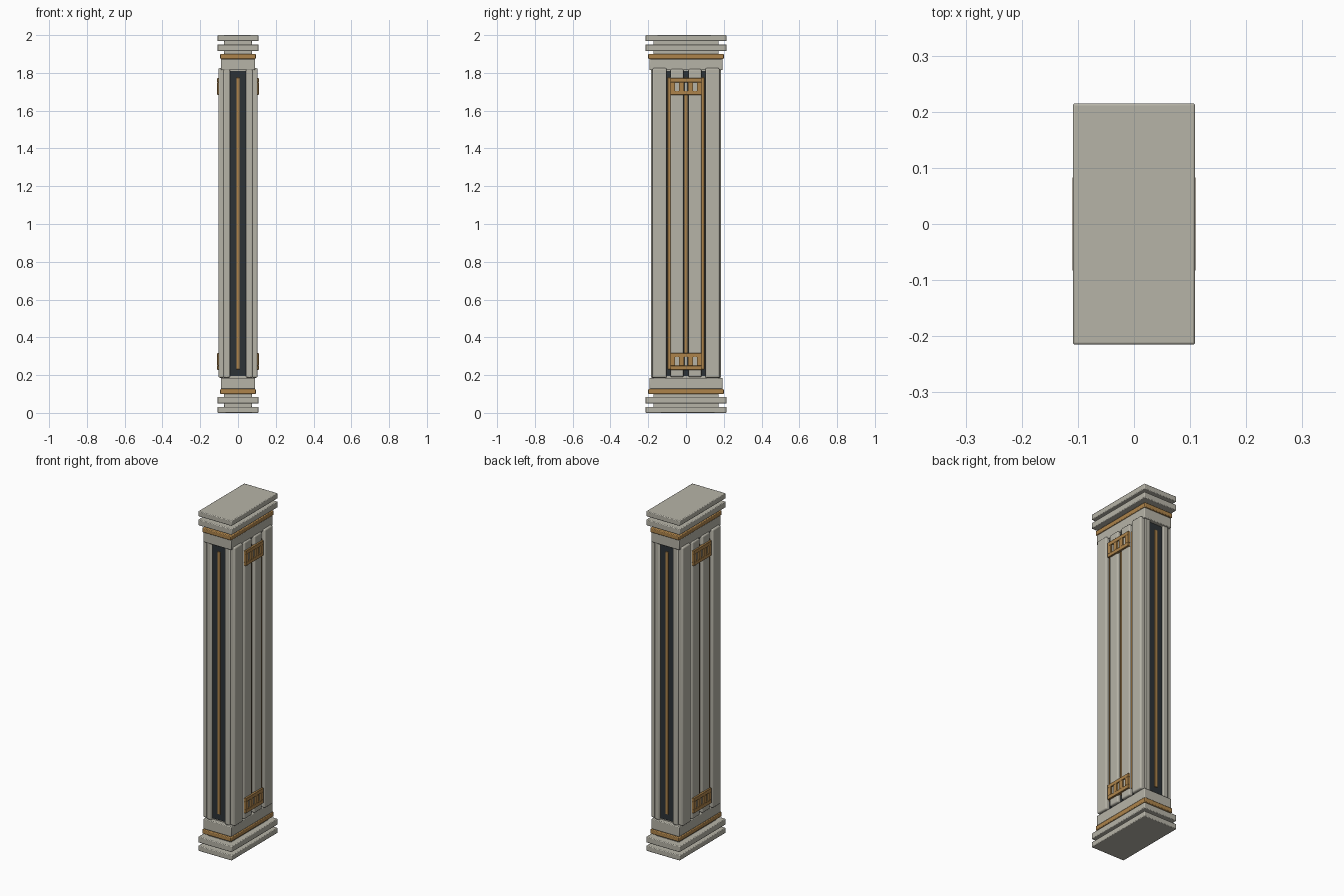
import bpy

if "Cube" in bpy.data.objects:
    bpy.data.objects.remove(bpy.data.objects["Cube"])


def material(name, rgb):
    m = bpy.data.materials.new(name)
    m.diffuse_color = (*rgb, 1)
    m.use_nodes = True
    m.node_tree.nodes["Principled BSDF"].inputs["Base Color"].default_value = m.diffuse_color
    return m


STONE = material("stone", (0.47, 0.455, 0.39))
BRONZE = material("bronze", (0.42, 0.23, 0.07))
DARK = material("dark_panel", (0.025, 0.032, 0.037))


def box(name, x, y, z, mat, bevel=0.004, segments=2):
    """Bevelled box spanning the (min, max) ranges x, y, z."""
    bpy.ops.mesh.primitive_cube_add(size=1, location=[sum(r) / 2 for r in (x, y, z)])
    ob = bpy.context.object
    ob.name = name
    ob.scale = [r[1] - r[0] for r in (x, y, z)]
    bpy.ops.object.transform_apply(location=False, rotation=False, scale=True)
    ob.data.materials.append(mat)
    if bevel:
        mod = ob.modifiers.new("bevel", 'BEVEL')
        mod.width = bevel
        mod.segments = segments
    bpy.ops.object.shade_smooth_by_angle()
    return ob


def span(s, a, b):
    """Range a..b mirrored to the side given by sign s."""
    return (a, b) if s > 0 else (-b, -a)


def flip(top, a, b):
    """Height range a..b, mirrored to the top end when wanted."""
    return (2 - b, 2 - a) if top else (a, b)


# Stepped base and matching capital: half x, half y, z range, material
LAYERS = [
    ("plinth", 0.109, 0.215, 0.0, 0.031, STONE),
    ("recess", 0.075, 0.173, 0.025, 0.11, STONE),
    ("moulding", 0.109, 0.215, 0.049, 0.084, STONE),
    ("bronze_band", 0.094, 0.2, 0.1, 0.126, BRONZE),
    ("collar", 0.091, 0.193, 0.126, 0.186, STONE),
]
for top in (False, True):
    end = "capital" if top else "base"
    for part, hx, hy, a, b, mat in LAYERS:
        box(f"{end}_{part}", (-hx, hx), (-hy, hy), flip(top, a, b), mat)

# Shaft core
box("shaft_core", (-0.075, 0.075), (-0.168, 0.168), (0.18, 1.82), STONE, 0)

for s in (-1, 1):
    # Narrow faces: dark panel, bronze inlay, edge pilasters
    box("end_panel", (-0.047, 0.047), span(s, 0.16, 0.175), (0.195, 1.81), DARK, 0)
    box("end_inlay", (-0.009, 0.009), span(s, 0.17, 0.18), (0.23, 1.775), BRONZE, 0.002)
    for t in (-1, 1):
        box("end_pilaster", span(t, 0.043, 0.077), span(s, 0.15, 0.185),
            (0.186, 1.82), STONE, 0.005)

    # Wide faces: dark panel, bronze strips, pilasters
    box("side_panel", span(s, 0.07, 0.08), (-0.104, 0.104), (0.195, 1.81), DARK, 0)
    box("side_centre_inlay", span(s, 0.075, 0.088), (-0.008, 0.008), (0.23, 1.775), BRONZE, 0.002)
    for t in (-1, 1):
        box("side_inlay", span(s, 0.075, 0.088), span(t, 0.08, 0.097), (0.23, 1.775), BRONZE, 0.002)
        box("corner_pilaster", span(s, 0.07, 0.104), span(t, 0.102, 0.178),
            (0.186, 1.825), STONE, 0.008, 3)
        box("middle_pilaster", span(s, 0.07, 0.1), span(t, 0.013, 0.082),
            (0.19, 1.82), STONE, 0.008, 3)

    # Pierced bronze brackets at both ends of the wide faces
    for top in (False, True):
        fx = span(s, 0.095, 0.11)
        for a, b in ((0.228, 0.25), (0.295, 0.316)):
            box("bracket_rail", fx, (-0.083, 0.083), flip(top, a, b), BRONZE, 0.001, 1)
        for a, b in ((-0.083, -0.057), (-0.037, -0.01), (0.01, 0.037), (0.057, 0.083)):
            box("bracket_bar", fx, (a, b), flip(top, 0.249, 0.296), BRONZE, 0.001, 1)
        for y in (-0.047, 0, 0.047):
            box("bracket_insert", span(s, 0.09, 0.103), (y - 0.008, y + 0.008),
                flip(top, 0.247, 0.298), STONE, 0)
